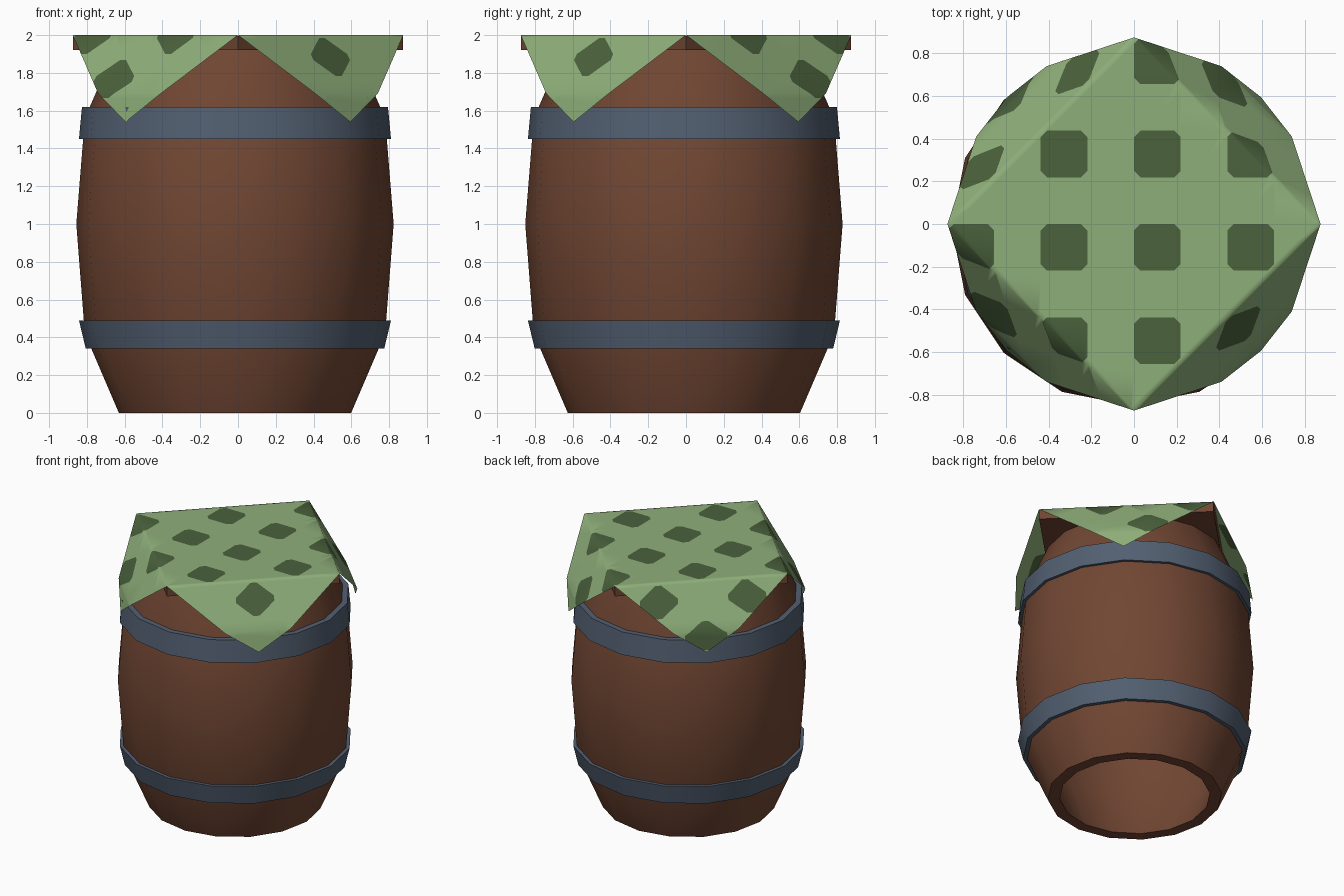
import bpy, bmesh, math
from mathutils import Vector

if "Cube" in bpy.data.objects:
    bpy.data.objects.remove(bpy.data.objects["Cube"])


def material(name, rgb):
    m = bpy.data.materials.new(name)
    m.diffuse_color = (*rgb, 1)
    m.use_nodes = True
    m.node_tree.nodes["Principled BSDF"].inputs["Base Color"].default_value = m.diffuse_color
    return m


brown = material("brown wood", (0.165, 0.062, 0.033))
steel = material("blue grey metal", (0.085, 0.115, 0.165))
green = material("light green cloth", (0.275, 0.43, 0.195))
dark_green = material("dark green spots", (0.07, 0.122, 0.046))


def finish(bm, name, mats, angle=None):
    me = bpy.data.meshes.new(name)
    bm.to_mesh(me)
    bm.free()
    for m in mats:
        me.materials.append(m)
    ob = bpy.data.objects.new(name, me)
    bpy.context.collection.objects.link(ob)
    if angle:
        bpy.ops.object.select_all(action='DESELECT')
        ob.select_set(True)
        bpy.context.view_layer.objects.active = ob
        bpy.ops.object.shade_smooth_by_angle(angle=math.radians(angle))
    return ob


CENTRE = Vector((-0.016, -0.011, 0))


def lathe(name, profile, mat, sides=16):
    """Revolve a closed (radius, z) profile around the barrel axis."""
    bm = bmesh.new()
    rings = []
    for i in range(sides):
        a = math.tau * i / sides
        rings.append([bm.verts.new(CENTRE + Vector((r * math.cos(a), r * math.sin(a), z)))
                      for r, z in profile])
    n = len(profile)
    for i in range(sides):
        a, b = rings[i], rings[(i + 1) % sides]
        for j in range(n):
            k = (j + 1) % n
            bm.faces.new((a[j], b[j], b[k], a[k]))
    bmesh.ops.recalc_face_normals(bm, faces=bm.faces)
    return finish(bm, name, [mat], 35)


# Hollow barrel shell, open at the bottom
lathe("barrel_body", [(0.615, 0), (0.795, 0.42), (0.84, 1.0), (0.795, 1.56), (0.625, 1.95),
                      (0.53, 1.95), (0.705, 1.56), (0.75, 1.0), (0.705, 0.42), (0.53, 0)], brown)

# Metal hoops
lathe("lower_hoop", [(0.79, 0.34), (0.826, 0.49), (0.76, 0.49), (0.74, 0.34)], steel)
lathe("upper_hoop", [(0.826, 1.45), (0.81, 1.62), (0.74, 1.62), (0.76, 1.45)], steel)

# Square lid turned 45 degrees
bm = bmesh.new()
bmesh.ops.create_cone(bm, cap_ends=True, segments=4, radius1=0.873, radius2=0.873, depth=0.073)
ang = max(abs(v.co.x) for v in bm.verts)
if ang < 0.8:
    from mathutils import Matrix
    bmesh.ops.rotate(bm, verts=bm.verts, matrix=Matrix.Rotation(math.pi / 4, 3, 'Z'))
bmesh.ops.translate(bm, verts=bm.verts, vec=(0, 0, 1.958))
finish(bm, "square_lid", [brown])

# Spotted cloth: cut flat as a square, then its four corners are folded down
H = 0.875            # half width of the flat cloth
CELL = H / 4         # spot size
CHAMFER = CELL - 0.03
bm = bmesh.new()
bmesh.ops.create_grid(bm, x_segments=8, y_segments=8, size=H)


def cut(nx, ny, d):
    bmesh.ops.bisect_plane(bm, geom=bm.verts[:] + bm.edges[:] + bm.faces[:], dist=1e-5,
                           plane_co=Vector((nx, ny, 0)) * d / 2, plane_no=(nx, ny, 0))


for sy in (1, -1):
    for d in (H, H * 5 / 3):             # fold lines
        cut(1, sy, d)
        cut(1, sy, -d)
    for k in range(-4, 5):               # clipped spot corners
        base = 2 * CELL * k + (0 if sy == 1 else CELL)
        cut(1, sy, base + CHAMFER)
        cut(1, sy, base - CHAMFER)


def spot_offset(v, start):
    p = (v - start) / (2 * CELL)
    return abs(p - round(p)) * 2 * CELL


for f in bm.faces:
    c = f.calc_center_median()
    dx, dy = spot_offset(c.x, CELL / 2), spot_offset(c.y, -CELL / 2)
    f.material_index = int(max(dx, dy) < CELL / 2 and dx + dy < CHAMFER)

# Rows of one flap, from the lid edge to the hanging tip
ROWS = [(0, Vector((H, 0, 2)), Vector((0, H, 2))),
        (2 / 3, Vector((0.74, 0.41, 1.69)), Vector((0.41, 0.74, 1.69))),
        (1, Vector((0.595, 0.595, 1.54)), Vector((0.595, 0.595, 1.54)))]
for v in bm.verts:
    x, y = abs(v.co.x), abs(v.co.y)
    s = x + y - H
    v_sign = (math.copysign(1, v.co.x), math.copysign(1, v.co.y))
    if s < 1e-4:
        v.co.z = 2.0
        continue
    t = min(s / H, 1)
    w = (H - x) / (H - s) if H - s > 1e-4 else 0.5
    lo, hi = (ROWS[0], ROWS[1]) if t <= 2 / 3 else (ROWS[1], ROWS[2])
    f = (t - lo[0]) / (hi[0] - lo[0])
    p = lo[1].lerp(lo[2], w).lerp(hi[1].lerp(hi[2], w), f)
    v.co = (p.x * v_sign[0], p.y * v_sign[1], p.z)
finish(bm, "spotted_cloth", [green, dark_green], 100)
